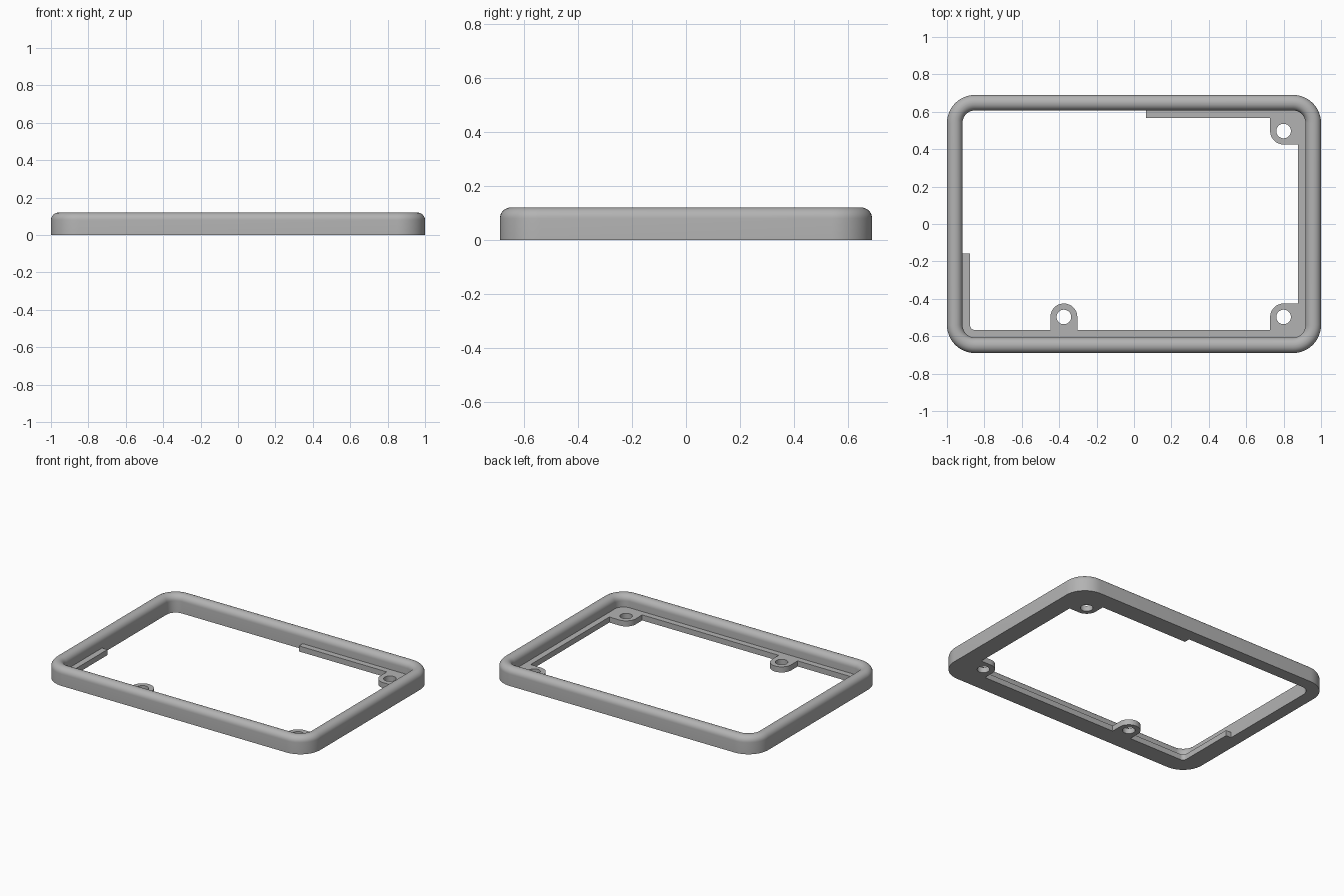
import bpy
import bmesh
from math import cos, sin, pi, radians

if "Cube" in bpy.data.objects:
    bpy.data.objects.remove(bpy.data.objects["Cube"], do_unlink=True)

HALF_X, HALF_Y, CORNER = 1.0, 0.69, 0.15   # outer outline
HEIGHT, WIDTH, ROUND = 0.12, 0.083, 0.04   # bar section
LIP, LIP_HEIGHT = 0.04, 0.038              # inner ledge
BOSS, HOLE, BOSS_Y = 0.072, 0.039, 0.497   # screw bosses

grey = bpy.data.materials.new("grey")
grey.use_nodes = True
colour = (0.45, 0.45, 0.45, 1)
grey.diffuse_color = colour
grey.node_tree.nodes["Principled BSDF"].inputs["Base Color"].default_value = colour


def arc(cx, cy, r, start, end, steps=12):
    angles = [radians(start + (end - start) * i / steps) for i in range(steps + 1)]
    return [(cx + r * cos(a), cy + r * sin(a)) for a in angles]


def corner(sx, sy, start, inset):
    """One rounded corner of the outline, shrunk by inset."""
    return arc(sx * (HALF_X - CORNER), sy * (HALF_Y - CORNER),
               CORNER - inset, start, start + 90)


def finish(obj):
    bpy.ops.object.select_all(action="DESELECT")
    obj.select_set(True)
    bpy.context.view_layer.objects.active = obj
    if obj.type == "CURVE":
        bpy.ops.object.convert(target="MESH")
        obj = bpy.context.object
        bm = bmesh.new()
        bm.from_mesh(obj.data)
        bmesh.ops.remove_doubles(bm, verts=bm.verts, dist=0.0001)
        bmesh.ops.recalc_face_normals(bm, faces=bm.faces)
        bm.to_mesh(obj.data)
        bm.free()
    obj.data.materials.clear()
    obj.data.materials.append(grey)
    bpy.ops.object.shade_smooth_by_angle(angle=radians(30))


# Frame: bar section with a rounded top, swept round the outline
section = [(0, 0)]
section += arc(ROUND, HEIGHT - ROUND, ROUND, 180, 90, 8)
section += arc(WIDTH - ROUND, HEIGHT - ROUND, ROUND, 90, 0, 8)
section += [(WIDTH, 0)]
bm = bmesh.new()
rings = []
for inset, z in section:
    outline = (corner(1, 1, 0, inset) + corner(-1, 1, 90, inset)
               + corner(-1, -1, 180, inset) + corner(1, -1, 270, inset))
    rings.append([bm.verts.new((x, y, z)) for x, y in outline])
for i, ring in enumerate(rings):
    above = rings[(i + 1) % len(rings)]
    for j in range(len(ring)):
        k = (j + 1) % len(ring)
        bm.faces.new((ring[j], ring[k], above[k], above[j]))
bmesh.ops.recalc_face_normals(bm, faces=bm.faces)
mesh = bpy.data.meshes.new("frame")
bm.to_mesh(mesh)
bm.free()
frame = bpy.data.objects.new("frame", mesh)
bpy.context.collection.objects.link(frame)
finish(frame)

# Ledge with screw bosses: flat outline with holes, extruded
wall_x, wall_y = HALF_X - WIDTH, HALF_Y - WIDTH
edge_x, edge_y = wall_x - LIP, wall_y - LIP
left_end, back_end = -0.158, 0.064
right_boss, front_boss = 0.8, -0.375
ledge = [(-wall_x, left_end)]
ledge += corner(-1, -1, 180, WIDTH) + corner(1, -1, 270, WIDTH) + corner(1, 1, 0, WIDTH)
ledge += [(back_end, wall_y), (back_end, edge_y), (right_boss - BOSS, edge_y)]
ledge += arc(right_boss, BOSS_Y, BOSS, 180, 270)
ledge += [(edge_x, BOSS_Y - BOSS), (edge_x, BOSS - BOSS_Y)]
ledge += arc(right_boss, -BOSS_Y, BOSS, 90, 180)
ledge += [(right_boss - BOSS, -edge_y), (front_boss + BOSS, -edge_y)]
ledge += arc(front_boss, -BOSS_Y, BOSS, 0, 180, 24)
ledge += [(front_boss - BOSS, -edge_y)]
ledge += arc(LIP - HALF_X + CORNER - LIP, LIP - HALF_Y + CORNER - LIP,
             CORNER - WIDTH - LIP, 270, 180, 6)
ledge += [(-edge_x, left_end)]

loops = [ledge]
for x, y in [(right_boss, BOSS_Y), (right_boss, -BOSS_Y), (front_boss, -BOSS_Y)]:
    loops.append(arc(x, y, HOLE, 0, 360, 32)[:-1])

curve = bpy.data.curves.new("ledge_with_bosses", "CURVE")
curve.dimensions = "2D"
curve.fill_mode = "BOTH"
curve.extrude = LIP_HEIGHT / 2
for loop in loops:
    spline = curve.splines.new("POLY")
    spline.points.add(len(loop) - 1)
    for point, (x, y) in zip(spline.points, loop):
        point.co = (x, y, 0, 1)
    spline.use_cyclic_u = True
plate = bpy.data.objects.new("ledge_with_bosses", curve)
plate.location.z = LIP_HEIGHT / 2
bpy.context.collection.objects.link(plate)
finish(plate)
